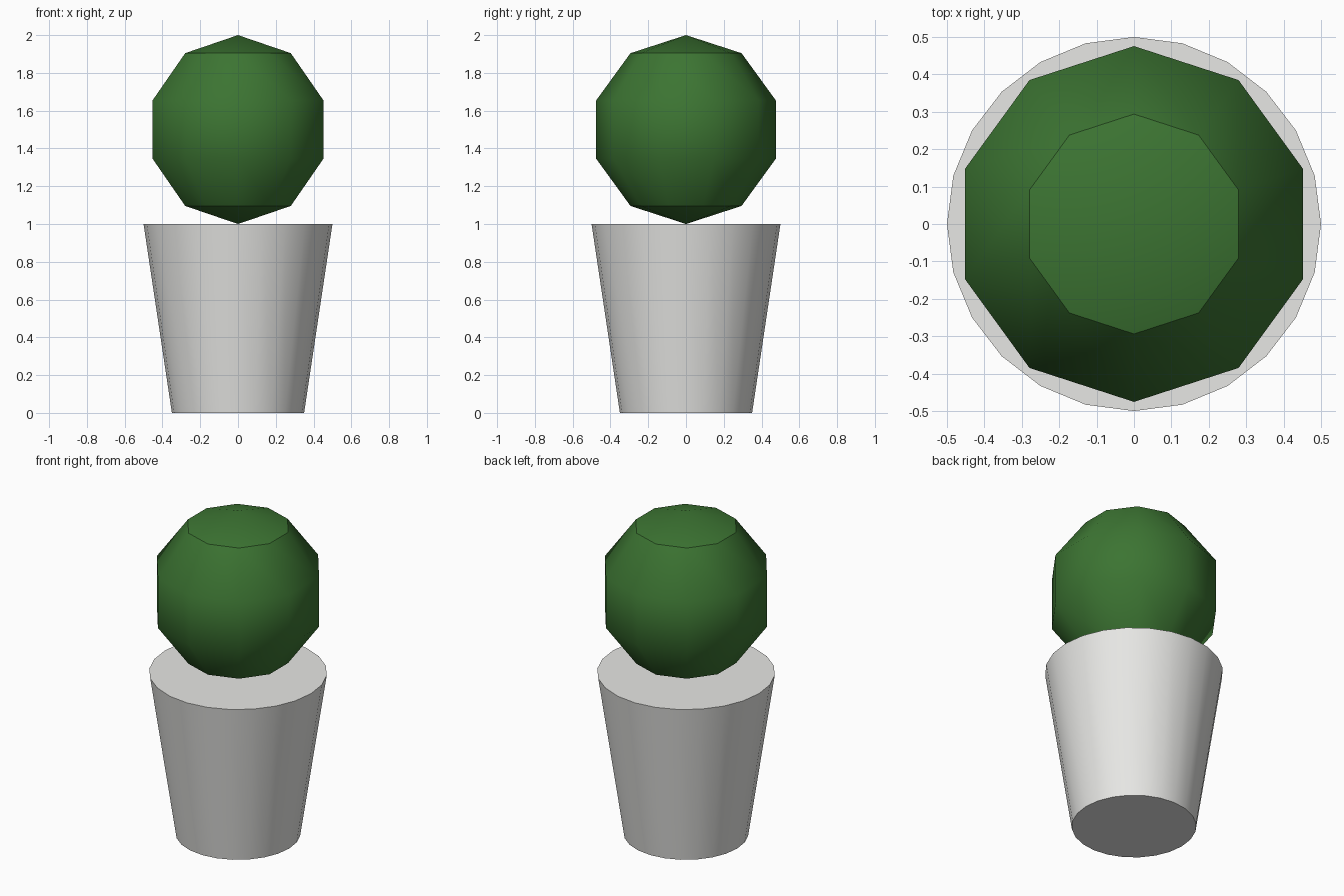
import bpy
import math

cube = bpy.data.objects.get("Cube")
if cube:
    bpy.data.objects.remove(cube, do_unlink=True)


def make_material(name, colour):
    mat = bpy.data.materials.new(name)
    mat.use_nodes = True
    mat.diffuse_color = colour
    bsdf = next(n for n in mat.node_tree.nodes if n.type == 'BSDF_PRINCIPLED')
    bsdf.inputs["Base Color"].default_value = colour
    return mat


def finish(name, mat, angle):
    obj = bpy.context.object
    obj.name = obj.data.name = name
    obj.data.materials.append(mat)
    bpy.ops.object.shade_smooth_by_angle(angle=math.radians(angle))
    return obj


pot_grey = make_material("pot grey", (0.8, 0.8, 0.78, 1))
leaf_green = make_material("leaf green", (0.045, 0.175, 0.032, 1))

# Tapered pot, closed at both ends
bpy.ops.mesh.primitive_cone_add(vertices=24, radius1=0.35, radius2=0.5,
                                depth=1, location=(0, 0, 0.5))
finish("pot", pot_grey, 30)

# Round clipped bush resting on the pot; only its end caps have a crisp rim
bpy.ops.mesh.primitive_uv_sphere_add(segments=10, ring_count=5, radius=0.5,
                                     location=(0, 0, 1.5))
finish("bush", leaf_green, 36.25)
